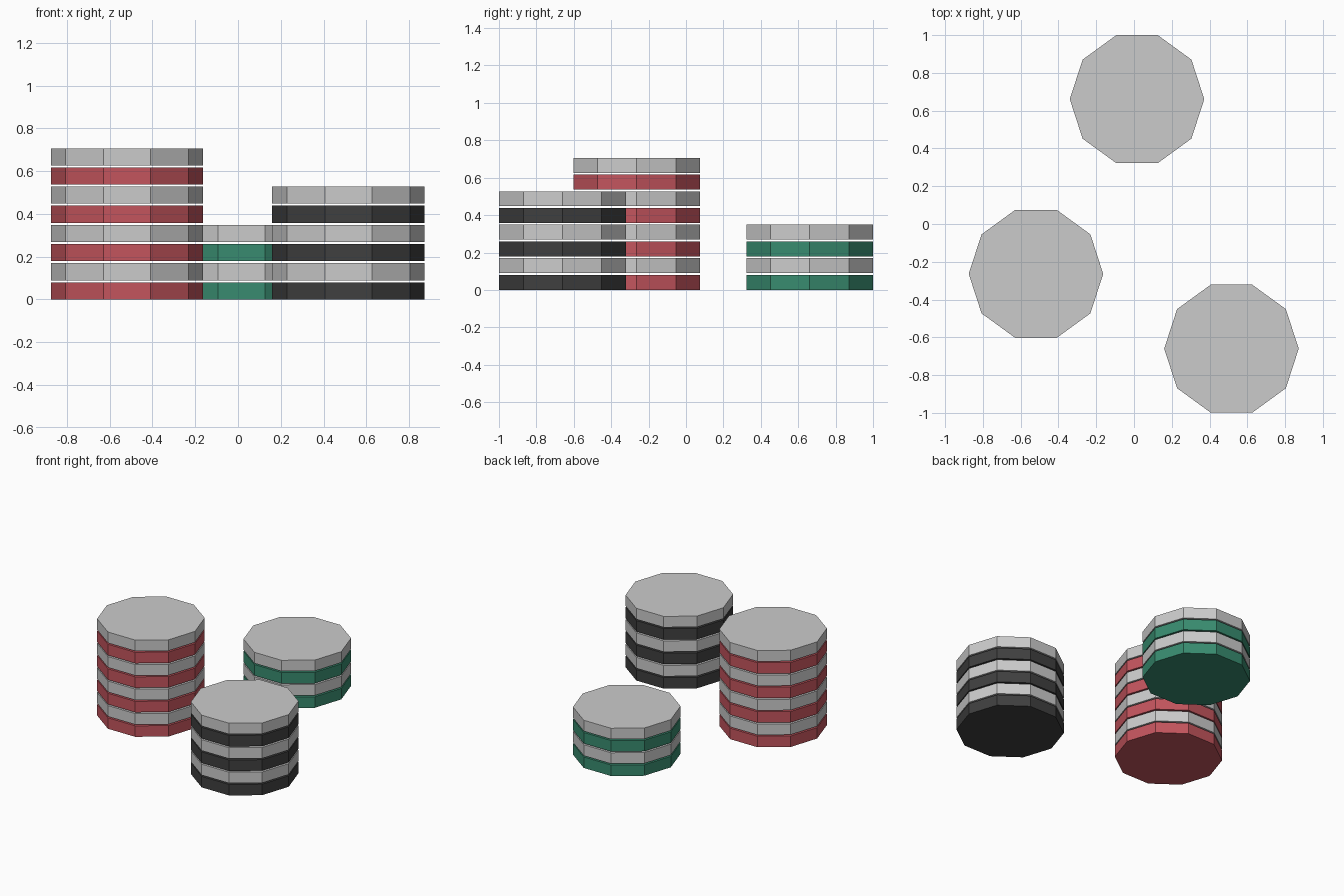
import bpy, math

if "Cube" in bpy.data.objects:
    bpy.data.objects.remove(bpy.data.objects["Cube"])

R, THICK, PITCH = 0.356, 0.08, 0.0895


def material(name, rgb):
    m = bpy.data.materials.new(name)
    m.diffuse_color = (*rgb, 1)
    m.use_nodes = True
    m.node_tree.nodes["Principled BSDF"].inputs["Base Color"].default_value = m.diffuse_color
    return m


def disc(name, x, y, z, mat):
    # ten-sided disc with corners pointing along +x and -x
    bpy.ops.mesh.primitive_cylinder_add(
        vertices=10, radius=R, depth=THICK, end_fill_type='NGON',
        location=(x, y, z + THICK / 2), rotation=(0, 0, math.pi / 2))
    ob = bpy.context.object
    ob.name = name
    if mat:
        ob.data.materials.append(mat)


# stacks: colour name, colour, centre, number of discs
stacks = [
    ("red", (0.55, 0.09, 0.11), -0.519, -0.264, 8),
    ("black", (0.05, 0.05, 0.05), 0.516, -0.660, 6),
    ("green", (0.04, 0.26, 0.16), 0.016, 0.661, 4),
]

# coloured and plain discs alternate, with a thin gap between them
for colour, rgb, x, y, count in stacks:
    mat = material(colour, rgb)
    for i in range(count):
        kind = colour if i % 2 == 0 else "plain"
        disc(f"{colour}_stack_{kind}_chip_{i + 1}", x, y, i * PITCH,
             mat if i % 2 == 0 else None)
